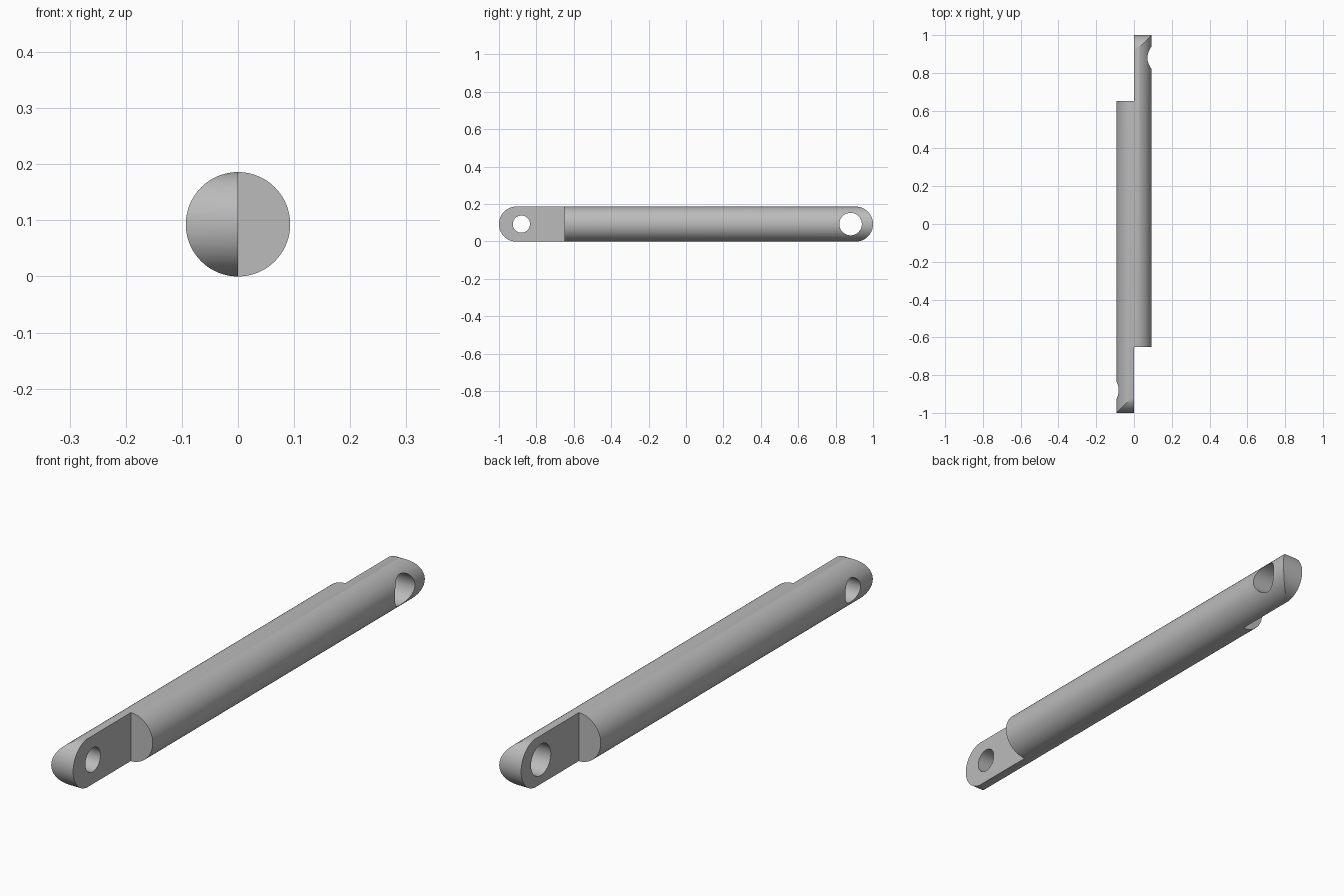
import bpy, bmesh, math
from mathutils import Matrix, Vector

cube = bpy.data.objects.get("Cube")
if cube:
    bpy.data.objects.remove(cube, do_unlink=True)

R = 0.093           # rod radius
HALF = 1.0          # half length
STEP = 0.65         # where the half-lap tongues begin
HOLE_Y = 0.88       # pin hole distance from the middle

steel = bpy.data.materials.new("grey steel")
steel.use_nodes = True
colour = (0.5, 0.5, 0.5, 1)
steel.diffuse_color = colour
steel.node_tree.nodes["Principled BSDF"].inputs["Base Color"].default_value = colour


def add_object(name, bm):
    bmesh.ops.recalc_face_normals(bm, faces=bm.faces)
    mesh = bpy.data.meshes.new(name)
    bm.to_mesh(mesh)
    bm.free()
    mesh.materials.append(steel)
    obj = bpy.data.objects.new(name, mesh)
    bpy.context.collection.objects.link(obj)
    return obj


def cylinder(name, radius, length, centre, axis, sides):
    bm = bmesh.new()
    turn = Vector((0, 0, 1)).rotation_difference(Vector(axis)).to_matrix().to_4x4()
    bmesh.ops.create_cone(bm, cap_ends=True, segments=sides, radius1=radius,
                          radius2=radius, depth=length,
                          matrix=Matrix.Translation(centre) @ turn)
    return add_object(name, bm)


def block(name, size, centre):
    bm = bmesh.new()
    bmesh.ops.create_cube(bm, size=1, matrix=Matrix.Translation(centre)
                          @ Matrix.Diagonal((*size, 1)))
    return add_object(name, bm)


def rounded_slab(name):
    # Side outline with semicircular ends, extruded across the rod
    bm = bmesh.new()
    steps = 32
    verts = []
    for sign in (1, -1):
        for i in range(steps + 1):
            a = -math.pi / 2 + math.pi * i / steps
            verts.append(bm.verts.new((-0.2, sign * (HALF - R + R * math.cos(a)),
                                       R + sign * (R + 0.0005) * math.sin(a))))
    face = bm.faces.new(verts)
    out = bmesh.ops.extrude_face_region(bm, geom=[face])
    moved = [v for v in out["geom"] if isinstance(v, bmesh.types.BMVert)]
    bmesh.ops.translate(bm, verts=moved, vec=(0.4, 0, 0))
    return add_object(name, bm)


def boolean(target, tool, operation):
    tool.hide_render = True
    mod = target.modifiers.new(tool.name, "BOOLEAN")
    mod.operation = operation
    mod.solver = "EXACT"
    mod.object = tool
    bpy.context.view_layer.objects.active = target
    bpy.ops.object.modifier_apply(modifier=mod.name)
    bpy.data.objects.remove(tool, do_unlink=True)


# Round rod with rounded ends
rod = cylinder("link_rod", R, 2 * HALF + 0.1, (0, 0, R), (0, 1, 0), 96)
boolean(rod, rounded_slab("end_rounding"), "INTERSECT")

# Opposed half-lap tongues, each with its pin hole
for side, radius in ((-1, 0.046), (1, 0.06)):
    boolean(rod, block("lap_cut", (0.3, 0.6, 0.5),
                       (-side * 0.15, side * (STEP + 0.3), R)), "DIFFERENCE")
    boolean(rod, cylinder("pin_hole", radius, 0.5, (0, side * HOLE_Y, R),
                          (1, 0, 0), 64), "DIFFERENCE")

# Smooth curved surfaces, sharp machined edges
bpy.ops.object.select_all(action="DESELECT")
rod.select_set(True)
bpy.context.view_layer.objects.active = rod
bpy.ops.object.shade_smooth_by_angle(angle=math.radians(25))
